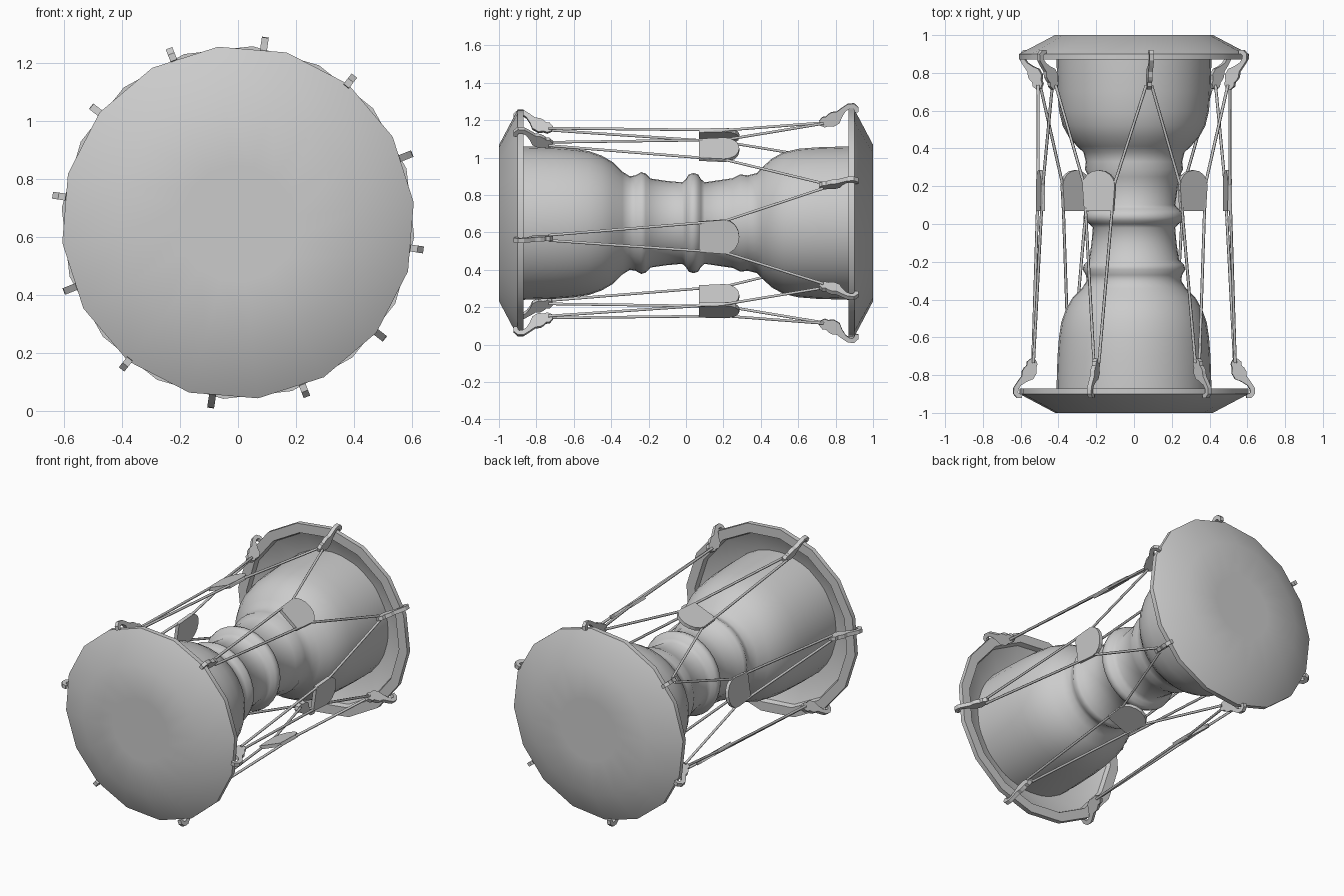
import bpy, bmesh, math
from mathutils import Vector

if "Cube" in bpy.data.objects:
    bpy.data.objects.remove(bpy.data.objects["Cube"], do_unlink=True)

AXIS_Z = 0.65
TAB_R = 0.5

grey = bpy.data.materials.new("plain grey")
grey.use_nodes = True
COLOUR = (0.6, 0.6, 0.6, 1)
grey.diffuse_color = COLOUR
grey.node_tree.nodes["Principled BSDF"].inputs["Base Color"].default_value = COLOUR


def polar(deg, r, y, side=0.0):
    """Point at an angle around the drum axis, shifted sideways along the tangent."""
    c, s = math.cos(math.radians(deg)), math.sin(math.radians(deg))
    return Vector((r * c - side * s, y, AXIS_Z + r * s + side * c))


def finish(name, bm, smooth=None):
    bmesh.ops.remove_doubles(bm, verts=bm.verts, dist=1e-5)
    bmesh.ops.recalc_face_normals(bm, faces=bm.faces)
    mesh = bpy.data.meshes.new(name)
    bm.to_mesh(mesh)
    bm.free()
    mesh.materials.append(grey)
    obj = bpy.data.objects.new(name, mesh)
    bpy.context.collection.objects.link(obj)
    if smooth:
        bpy.ops.object.select_all(action="DESELECT")
        obj.select_set(True)
        bpy.context.view_layer.objects.active = obj
        bpy.ops.object.shade_smooth_by_angle(angle=math.radians(smooth))
    return obj


def revolve(name, profile, sides, phase, smooth):
    """Spin a (y, radius) profile about the drum axis."""
    bm = bmesh.new()
    rings = [[bm.verts.new(polar(phase + 360 * i / sides, r, y)) for i in range(sides)]
             for y, r in profile]
    for a, b in zip(rings, rings[1:]):
        for i in range(sides):
            j = (i + 1) % sides
            bm.faces.new((a[i], a[j], b[j], b[i]))
    for ring in (rings[0], rings[-1]):
        bm.faces.new(ring)
    return finish(name, bm, smooth)


def plate(name, outline, offset, smooth=None):
    """Closed outline thickened by an offset vector."""
    bm = bmesh.new()
    low = [bm.verts.new(p - offset) for p in outline]
    high = [bm.verts.new(p + offset) for p in outline]
    bm.faces.new(low)
    bm.faces.new(high)
    for i in range(len(low)):
        j = (i + 1) % len(low)
        bm.faces.new((low[i], low[j], high[j], high[i]))
    return finish(name, bm, smooth)


# Hourglass shell with turned rings at the waist
body = [(-0.96, 0.41), (-0.86, 0.41), (-0.7, 0.405), (-0.6, 0.397), (-0.52, 0.385),
        (-0.45, 0.36), (-0.39, 0.325), (-0.34, 0.275), (-0.3, 0.25), (-0.27, 0.255),
        (-0.24, 0.272), (-0.215, 0.265), (-0.19, 0.238), (-0.1, 0.225), (-0.02, 0.218),
        (0, 0.235), (0.015, 0.26), (0.04, 0.268), (0.065, 0.26), (0.08, 0.235),
        (0.1, 0.218), (0.25, 0.24), (0.29, 0.26), (0.33, 0.255), (0.38, 0.268),
        (0.41, 0.3), (0.46, 0.345), (0.52, 0.378), (0.6, 0.397), (0.7, 0.405),
        (0.86, 0.41), (0.96, 0.41)]
revolve("drum_body", body, 32, 0, 60)

# Drum heads with a stepped hoop on the inner side
head = [(1, 0.2), (1, 0.42), (0.9, 0.61), (0.87, 0.61), (0.87, 0.55), (0.9, 0.54),
        (0.96, 0.41)]
revolve("front_head", [(-y, r) for y, r in head], 16, 6.5, 40)
revolve("back_head", head, 16, 17.75, 40)

# Hook centre line as (distance along axis, radius, half width)
HOOK = [(0.715, 0.54, 0.012), (0.735, 0.545, 0.028), (0.755, 0.55, 0.026),
        (0.775, 0.555, 0.036), (0.8, 0.57, 0.036), (0.82, 0.588, 0.02),
        (0.845, 0.615, 0.013), (0.87, 0.632, 0.013), (0.895, 0.634, 0.013),
        (0.91, 0.62, 0.013), (0.912, 0.6, 0.01)]


def hook(name, deg, end):
    left, right = [], []
    for i, (u, r, w) in enumerate(HOOK):
        p, q = HOOK[max(i - 1, 0)], HOOK[min(i + 1, len(HOOK) - 1)]
        d = Vector((q[0] - p[0], q[1] - p[1])).normalized() * w
        left.append(polar(deg, r + d.x, end * (u - d.y)))
        right.append(polar(deg, r - d.x, end * (u + d.y)))
    tangent = polar(deg, 0, 0, 0.012) - polar(deg, 0, 0)
    return plate(name, left + right[::-1], tangent)


def rope(name, points):
    curve = bpy.data.curves.new(name, "CURVE")
    curve.dimensions = "3D"
    curve.bevel_depth = 0.008
    curve.bevel_resolution = 1
    curve.use_fill_caps = True
    spline = curve.splines.new("POLY")
    spline.points.add(len(points) - 1)
    for target, p in zip(spline.points, points):
        target.co = (*p, 1)
    curve.materials.append(grey)
    bpy.context.collection.objects.link(bpy.data.objects.new(name, curve))


def tab(name, deg):
    """Leather slider: square at the front, rounded at the back."""
    shape = [(-0.082, 0.07), (0.082, 0.07)]
    for i in range(9):
        t = math.pi * i / 8
        shape.append((0.092 * math.cos(t), 0.205 + 0.08 * math.sin(t)))
    radial = polar(deg, 0.011, 0) - polar(deg, 0, 0)
    plate(name, [polar(deg, TAB_R, y, s) for s, y in shape], radial)


# Six lacing units, each with two hooks, a slider and a pair of ropes
for k in range(6):
    angle = -8.4 + 60 * k
    hook(f"front_hook_{k + 1}", angle, -1)
    hook(f"back_hook_{k + 1}", angle + 30, 1)
    tab(f"slider_{k + 1}", angle)
    for side, label in ((1, "a"), (-1, "b")):
        rope(f"rope_{k + 1}{label}", [
            polar(angle, 0.54, -0.735, side * 0.014),
            polar(angle, TAB_R, 0.21, side * 0.086),
            polar(angle + side * 30, 0.54, 0.735, -side * 0.014)])
